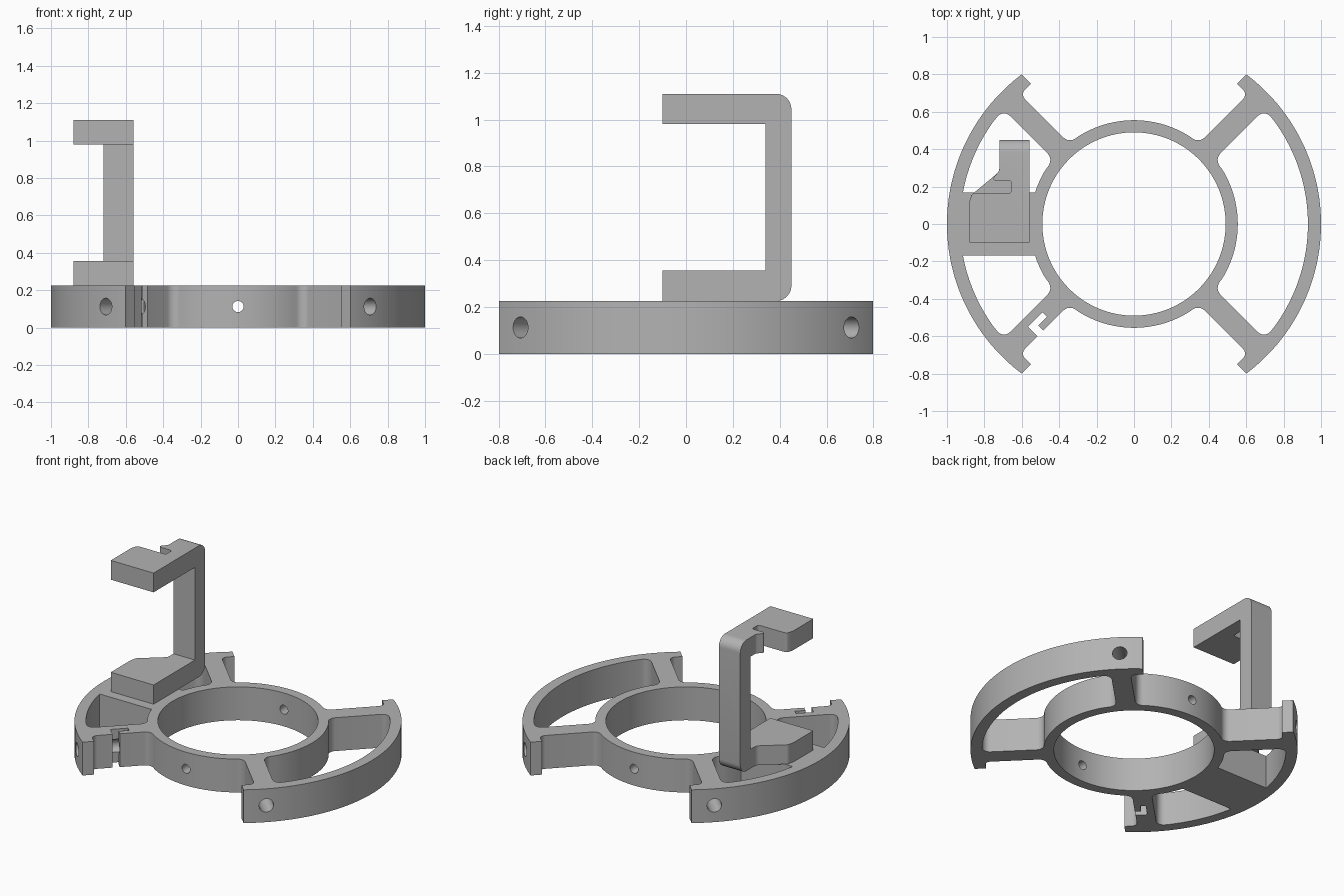
import bpy, bmesh, math
from mathutils import Vector, Matrix

if "Cube" in bpy.data.objects:
    bpy.data.objects.remove(bpy.data.objects["Cube"], do_unlink=True)

grey = bpy.data.materials.new("matte grey")
grey.use_nodes = True
grey.diffuse_color = (0.45, 0.45, 0.45, 1)
grey.node_tree.nodes["Principled BSDF"].inputs["Base Color"].default_value = grey.diffuse_color

H = 0.225            # frame height
RING_IN, RING_OUT, RIM_IN = 0.49, 0.555, 0.93
ARM = 0.06           # half width of a spoke


def rounded(points, steps=6):
    """Fillet every corner given as (x, y, radius)."""
    out = []
    for i, p in enumerate(points):
        c = Vector(p[:2])
        r = p[2] if len(p) > 2 else 0
        if not r:
            out.append(c)
            continue
        a = (Vector(points[i - 1][:2]) - c).normalized()
        b = (Vector(points[(i + 1) % len(points)][:2]) - c).normalized()
        half = a.angle(b) / 2
        centre = c + (a + b).normalized() * r / math.sin(half)
        start = c + a * r / math.tan(half) - centre
        end = c + b * r / math.tan(half) - centre
        for k in range(steps + 1):
            d = start.lerp(end, k / steps)
            out.append(centre + d.normalized() * r)
    return out


def arc(radius, start, end, step=3):
    n = max(2, round(abs(end - start) / step))
    angles = [math.radians(start + (end - start) * k / n) for k in range(n + 1)]
    return [(radius * math.cos(a), radius * math.sin(a)) for a in angles]


def prism(name, outline, low, high, matrix=Matrix()):
    """Extrude an outline from low to high along local z."""
    bm = bmesh.new()
    face = bm.faces.new([bm.verts.new((x, y, low)) for x, y in outline])
    top = bmesh.ops.extrude_face_region(bm, geom=[face])["geom"]
    bmesh.ops.translate(bm, vec=(0, 0, high - low),
                        verts=[v for v in top if isinstance(v, bmesh.types.BMVert)])
    bm.transform(matrix)
    bmesh.ops.recalc_face_normals(bm, faces=bm.faces)
    mesh = bpy.data.meshes.new(name)
    bm.to_mesh(mesh)
    bm.free()
    mesh.materials.append(grey)
    obj = bpy.data.objects.new(name, mesh)
    bpy.context.collection.objects.link(obj)
    return obj


def drill(name, radius, start, direction, depth):
    """Round cutter running from start along direction."""
    turn = Vector(direction).to_track_quat('Z', 'Y').to_matrix().to_4x4()
    return prism(name, arc(radius, 0, 350, 10), 0, depth, Matrix.Translation(start) @ turn)


def cut(obj, cutters):
    bpy.context.view_layer.objects.active = obj
    for c in cutters:
        mod = obj.modifiers.new("cut", 'BOOLEAN')
        mod.operation, mod.solver, mod.object = 'DIFFERENCE', 'EXACT', c
        bpy.ops.object.modifier_apply(modifier=mod.name)
        bpy.data.objects.remove(c, do_unlink=True)


def smooth(obj):
    bpy.ops.object.select_all(action='DESELECT')
    obj.select_set(True)
    bpy.context.view_layer.objects.active = obj
    bpy.ops.object.shade_smooth_by_angle(angle=math.radians(30))


def spoke(s, t, r=0):
    """Point s outward along the 45 degree spoke and t to its left."""
    k = math.sqrt(0.5)
    return ((s - t) * k, (s + t) * k, r)


def flip(points, sx, sy):
    return [(p[0] * sx, p[1] * sy, *p[2:]) for p in points]


# Frame: a disc opened up by cutters
frame = prism("ring_frame", arc(1, 0, 358, 2), 0, H)
cutters = [prism("bore_cutter", arc(RING_IN, 0, 357), -1, 1)]

ring_s = math.sqrt(RING_OUT ** 2 - ARM ** 2)
rim_s = math.sqrt(RIM_IN ** 2 - ARM ** 2)

# Open gaps at front and back, with a lip at each rim end
side = [spoke(ring_s, ARM, 0.05), spoke(0.92, ARM, 0.035), spoke(0.92, 0.14), spoke(1.4, 0.14)]
gap = side + flip(side, -1, 1)[::-1] + arc(RING_OUT, 122, 58)
for sy in (1, -1):
    cutters.append(prism("gap_cutter", rounded(flip(gap, 1, sy)), -1, 1))

# One long window on the left half
edge = [spoke(ring_s, -ARM, 0.05), spoke(rim_s, -ARM, 0.045)]
window = edge + arc(RIM_IN, 36, -36) + flip(edge, 1, -1)[::-1] + arc(RING_OUT, -30, 30)
cutters.append(prism("long_window_cutter", rounded(window), -1, 1))

# Two short windows on the right half, beside the solid pad
PAD = 0.168
rim_a, ring_a = (math.degrees(math.asin(PAD / r)) for r in (RIM_IN, RING_OUT))
short = edge + arc(RIM_IN, 36, rim_a) + arc(RING_OUT, ring_a, 30)
for sy in (1, -1):
    cutters.append(prism("short_window_cutter", rounded(flip(short, -1, sy)), -1, 1))

# Hooked slot in the front right spoke
slot = [spoke(s, t) for s, t in ((0.79, 0.1), (0.79, -0.012), (0.68, -0.012),
                                 (0.68, 0.021), (0.745, 0.021), (0.745, 0.1))]
cutters.append(prism("slot_cutter", rounded(flip(slot, -1, -1)), -1, 1))

# Screw holes into the rim and through the ring
for sx in (1, -1):
    for sy in (1, -1):
        x, y, _ = spoke(1.05, 0)
        cutters.append(drill("rim_hole", 0.045, (x * sx, y * sy, H / 2), (-sx, -sy, 0), 0.35))
cutters.append(drill("ring_hole", 0.03, (0, -0.8, H / 2), (0, 1, 0), 1.6))
cut(frame, cutters)
smooth(frame)

# Bracket: a C profile in the y-z plane, extruded along x
BACK, FRONT, TOP = 0.45, -0.1, 1.11
profile = [(FRONT, H), (BACK, H, 0.065), (BACK, TOP, 0.065), (FRONT, TOP),
           (FRONT, 0.98), (0.34, 0.98), (0.34, 0.355), (FRONT, 0.355)]
yz_to_x = Matrix(((0, 0, 1, 0), (1, 0, 0, 0), (0, 1, 0, 0), (0, 0, 0, 1)))
bracket = prism("c_bracket", rounded(profile), -0.88, -0.56, yz_to_x)

# Narrow the stem; the lower arm gets a slope and the upper arm a hook
STEM = -0.72
slope = [(STEM, 0.6), (STEM, 0.28, 0.04), (-0.87, 0.155, 0.03), (-0.88, 0.11), (-1, 0.11), (-1, 0.6)]
hook = [(STEM, 0.6), (STEM, 0.285, 0.03), (-0.765, 0.232, 0.012), (-0.655, 0.232, 0.015),
        (-0.655, 0.165, 0.015), (-0.865, 0.165, 0.02), (-0.88, 0.12), (-1, 0.12), (-1, 0.6)]
cut(bracket, [prism("slope_cutter", rounded(slope), 0, 0.7),
              prism("hook_cutter", rounded(hook), 0.6, 1.3),
              drill("lower_hole", 0.028, (STEM, -0.2, 0.29), (0, 1, 0), 0.33),
              drill("upper_hole", 0.028, (STEM, -0.2, 1.047), (0, 1, 0), 0.4)])
smooth(bracket)
